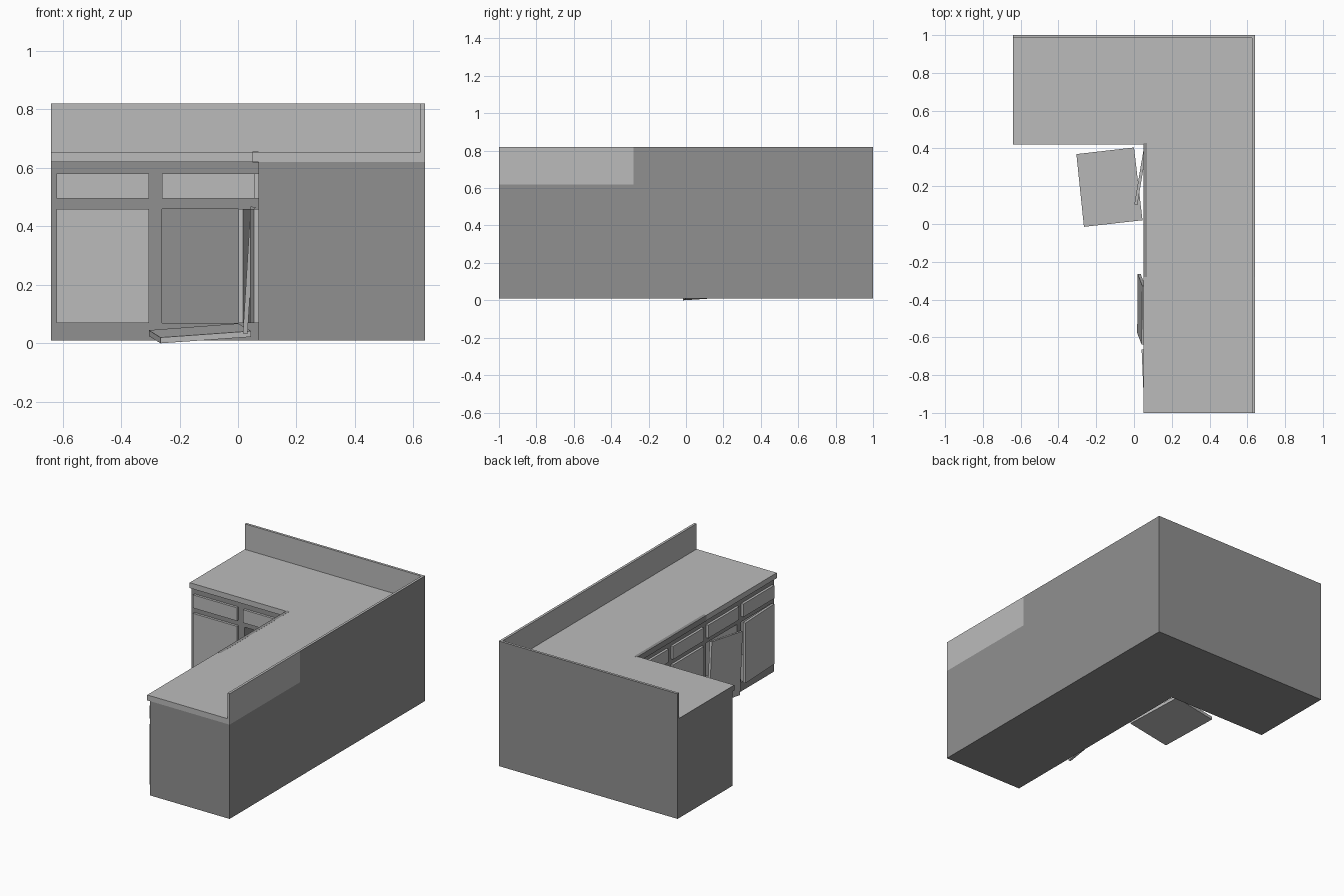
import bpy, bmesh, math
from mathutils import Matrix, Vector

if "Cube" in bpy.data.objects:
    bpy.data.objects.remove(bpy.data.objects["Cube"])


def material(name, v):
    m = bpy.data.materials.new(name)
    m.diffuse_color = (v, v, v, 1)
    m.use_nodes = True
    m.node_tree.nodes["Principled BSDF"].inputs["Base Color"].default_value = m.diffuse_color
    return m


LIGHT = material("light grey", 0.50)
DARK = material("dark grey", 0.28)


def add_object(name, bm, mat):
    bmesh.ops.recalc_face_normals(bm, faces=bm.faces)
    me = bpy.data.meshes.new(name)
    bm.to_mesh(me)
    bm.free()
    me.materials.append(mat)
    ob = bpy.data.objects.new(name, me)
    bpy.context.collection.objects.link(ob)
    return ob


def add_box(bm, lo, hi):
    lo, hi = Vector(lo), Vector(hi)
    mat = Matrix.Translation((lo + hi) / 2) @ Matrix.Diagonal((*(hi - lo), 1))
    bmesh.ops.create_cube(bm, size=1, matrix=mat)


def box(name, lo, hi, mat):
    bm = bmesh.new()
    add_box(bm, lo, hi)
    return add_object(name, bm, mat)


def prism(name, pts, z0, z1, mat):
    bm = bmesh.new()
    f = bm.faces.new([bm.verts.new((x, y, z0)) for x, y in pts])
    r = bmesh.ops.extrude_face_region(bm, geom=[f])
    verts = [v for v in r["geom"] if isinstance(v, bmesh.types.BMVert)]
    bmesh.ops.translate(bm, verts=verts, vec=(0, 0, z1 - z0))
    return add_object(name, bm, mat)


def ell(x0, xi, yi, x1, y1):
    return [(x0, yi), (xi, yi), (xi, -1), (x1, -1), (x1, y1), (x0, y1)]


# layout of the cabinet cells
W, T = 0.315, 0.016
DOOR, DRAWER = (0.07, 0.46), (0.495, 0.58)
left_x = [-0.62, -0.26]                   # cells along the back wing
right_y = [-0.98, -0.62, -0.26, 0.10]     # cells along the side wing
FX, FY = 0.07, 0.44                       # cabinet front planes

# L-shaped cabinet carcass with open cupboards
body = prism("cabinet_body", ell(-0.64, FX, FY, 0.64, 1), 0.01, 0.62, DARK)
bm = bmesh.new()
add_box(bm, (left_x[1], FY - 0.1, DOOR[0]), (left_x[1] + W, 0.95, DOOR[1]))
for i in (0, 1, 3):
    y = right_y[i]
    add_box(bm, (FX - 0.1, y, DOOR[0]), (0.60, y + W, DOOR[1]))
cutter = add_object("cupboard_cutter", bm, DARK)
cutter.hide_render = True
cutter.hide_set(True)
mod = body.modifiers.new("openings", "BOOLEAN")
mod.operation = "DIFFERENCE"
mod.solver = "EXACT"
mod.object = cutter
bpy.context.view_layer.objects.active = body
bpy.ops.object.modifier_apply(modifier=mod.name)
bpy.data.objects.remove(cutter)

# worktop, with the darker stretch of its inner edge
prism("worktop", ell(-0.638, 0.05, 0.42, 0.638, 0.998), 0.62, 0.655, LIGHT)
box("worktop_dark_edge", (0.0495, -0.28, 0.619), (0.07, 0.43, 0.6555), DARK)
box("worktop_end_cap", (-0.64, 0.42, 0.62), (-0.638, 0.998, 0.655), DARK)

# splashbacks: light inside, dark outer skin
box("back_splash", (-0.638, 0.984, 0.655), (0.638, 0.998, 0.82), LIGHT)
box("side_splash", (0.624, -1, 0.655), (0.638, 0.984, 0.82), LIGHT)
box("back_skin", (-0.64, 0.998, 0.62), (0.64, 1, 0.82), DARK)
box("back_splash_end", (-0.64, 0.984, 0.655), (-0.638, 0.998, 0.82), DARK)
box("side_skin", (0.638, -0.28, 0.62), (0.64, 0.998, 0.82), DARK)
box("side_skin_light", (0.638, -1, 0.62), (0.64, -0.28, 0.82), LIGHT)

# drawers and closed doors
for i, x in enumerate(left_x):
    box(f"back_drawer_{i}", (x, FY - T, DRAWER[0]), (x + W, FY, DRAWER[1]), LIGHT)
for i, y in enumerate(right_y):
    box(f"side_drawer_{i}", (FX - T, y, DRAWER[0]), (FX, y + W, DRAWER[1]), LIGHT)
box("back_door_closed", (left_x[0], FY - T, DOOR[0]), (left_x[0] + W, FY, DOOR[1]), LIGHT)
box("side_door_closed", (FX - T, right_y[2], DOOR[0]), (FX, right_y[2] + W, DOOR[1]), LIGHT)


# doors standing ajar, turned about a vertical hinge
def ajar(name, y0, hinge_y, deg):
    bm = bmesh.new()
    add_box(bm, (FX - T, y0, DOOR[0]), (FX, y0 + W, DOOR[1]))
    bmesh.ops.rotate(bm, verts=bm.verts, cent=(FX - T, hinge_y, 0),
                     matrix=Matrix.Rotation(math.radians(deg), 3, "Z"))
    add_object(name, bm, LIGHT)


ajar("side_door_ajar_near", right_y[0], right_y[0], 2.5)
ajar("side_door_ajar_far", right_y[3], right_y[3] + W, -9.5)

# door hanging loose: rolled sideways, foot leaning outwards
hang = box("side_door_hanging", (-T / 2, -W / 2, -0.195), (T / 2, W / 2, 0.195), LIGHT)
hang.matrix_world = (Matrix.Translation((0.038, -0.452, 0.25))
                     @ Matrix.Rotation(math.radians(3.5), 4, "Y")
                     @ Matrix.Rotation(math.radians(9), 4, "X"))

# door lying on the floor
top = [(-0.305, 0.37, 0.045), (0.0, 0.405, 0.068), (0.045, 0.02, 0.042), (-0.265, -0.015, 0.020)]
bm = bmesh.new()
f = bm.faces.new([bm.verts.new(p) for p in top])
r = bmesh.ops.extrude_face_region(bm, geom=[f])
bmesh.ops.translate(bm, verts=[v for v in r["geom"] if isinstance(v, bmesh.types.BMVert)],
                    vec=(0, 0, -0.02))
add_object("fallen_door", bm, LIGHT)
